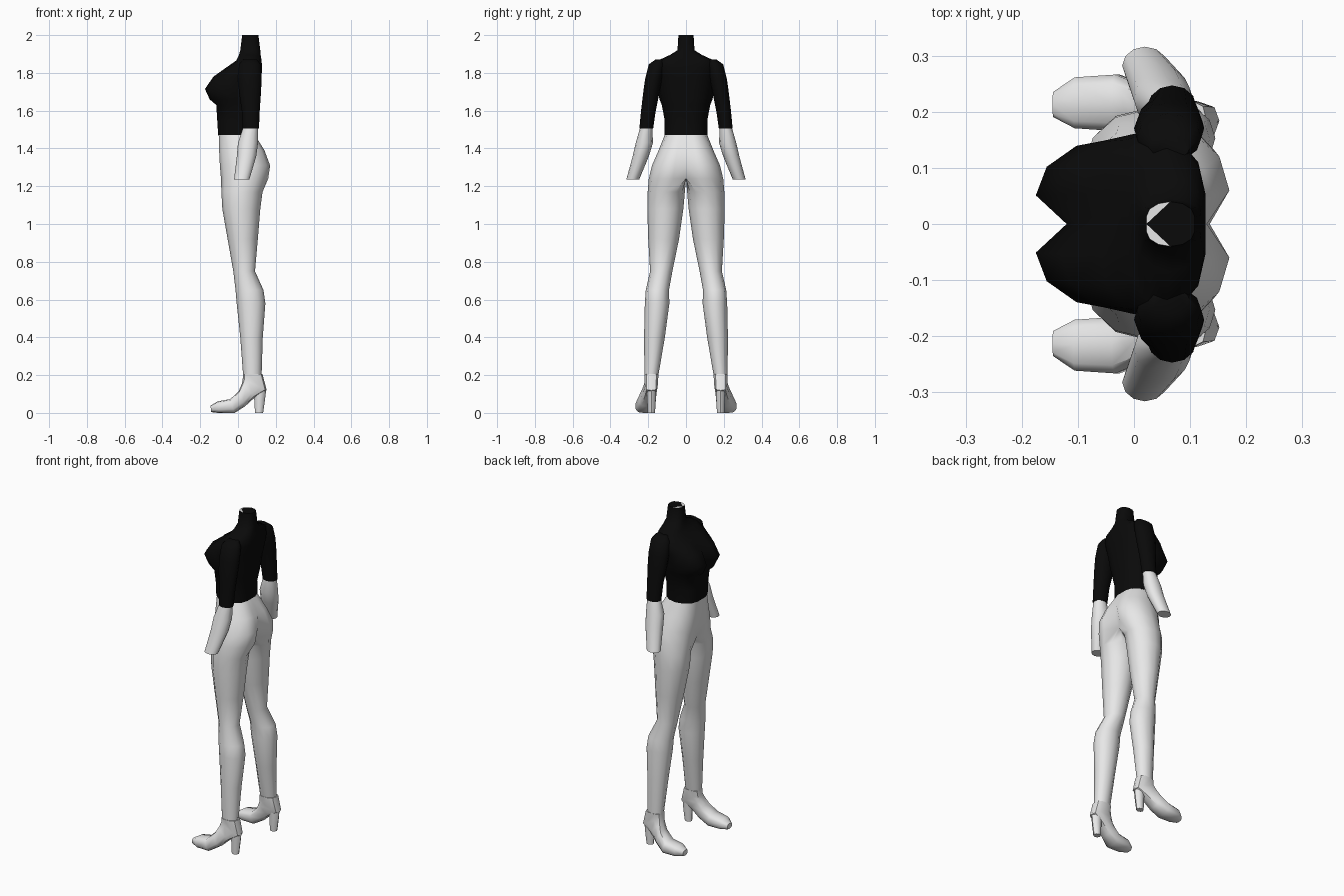
import bpy, bmesh, math

if "Cube" in bpy.data.objects:
    bpy.data.objects.remove(bpy.data.objects["Cube"])


def material(name, v):
    m = bpy.data.materials.new(name)
    m.diffuse_color = (v, v, v, 1)
    m.use_nodes = True
    m.node_tree.nodes["Principled BSDF"].inputs["Base Color"].default_value = m.diffuse_color
    return m


GREY = material("light_grey", 0.8)
BLACK = material("black_cloth", 0.003)


def oval(z, x0, x1, y0, y1, n=12):
    """Horizontal elliptical ring for limbs."""
    return [((x0 + x1) / 2 + (x1 - x0) / 2 * math.cos(2 * math.pi * i / n),
             (y0 + y1) / 2 + (y1 - y0) / 2 * math.sin(2 * math.pi * i / n), z) for i in range(n)]


def half(z, x0, x1, w, front=0.0, back=0.0):
    """Half-body ring that meets the centre plane, with a front or back cleft depth."""
    pts = []
    for i in range(12):
        a = math.radians(30 * i)
        x = (x0 + x1) / 2 + (x1 - x0) / 2 * math.cos(a)
        y = w * max(0.0, (math.sin(a) + 0.5) / 1.5)
        if i == 7:
            x = x0 + front
        if i == 11:
            x = x1 - back
        pts.append((x, 0.0 if i > 6 and y < 1e-4 else y, z))
    return pts


def section(top, bottom, yc, hw, n=10):
    """Tilted foot section between an upper and a lower point (x, z)."""
    pts = []
    for i in range(n):
        a = 2 * math.pi * (i + 0.5) / n
        c, s = math.cos(a), math.sin(a)
        c = math.copysign(abs(c) ** 0.7, c)
        s = math.copysign(abs(s) ** 0.7, s)
        t = (1 + s / 0.966) / 2
        pts.append((bottom[0] + (top[0] - bottom[0]) * t, yc + hw * c,
                    bottom[1] + (top[1] - bottom[1]) * t))
    return pts


def loft(name, rings, mat, start=True, end=True, neck=False, angle=60):
    bm = bmesh.new()
    vs = [[bm.verts.new(p) for p in r] for r in rings]
    n = len(vs[0])
    for a, b in zip(vs, vs[1:]):
        for i in range(n):
            bm.faces.new((a[i], a[(i + 1) % n], b[(i + 1) % n], b[i]))
    first = bm.faces.new(vs[0])
    if neck:  # cut neck: front part pale, rear part cloth
        t = vs[-1]
        last = bm.faces.new(t[3:8])
        last.material_index = 1
        bm.faces.new([t[7], t[11], t[0], t[1], t[2], t[3]])
        bm.faces.new(t[7:12])
    else:
        last = bm.faces.new(vs[-1])
    bmesh.ops.recalc_face_normals(bm, faces=bm.faces)
    drop = [f for f in bm.faces if all(abs(v.co.y) < 1e-5 for v in f.verts)
            or (f == first and not start) or (f == last and not end)]
    bmesh.ops.delete(bm, geom=drop, context='FACES')
    me = bpy.data.meshes.new(name)
    bm.to_mesh(me)
    bm.free()
    ob = bpy.data.objects.new(name, me)
    bpy.context.collection.objects.link(ob)
    me.materials.append(mat)
    if neck:
        me.materials.append(GREY)
    bpy.ops.object.select_all(action='DESELECT')
    ob.select_set(True)
    bpy.context.view_layer.objects.active = ob
    bpy.ops.object.shade_smooth_by_angle(angle=math.radians(angle))
    mir = ob.modifiers.new("mirror", 'MIRROR')
    mir.use_axis = (False, True, False)
    return ob


# Torso with bust, shoulders and neck
loft("torso", [
    half(1.47, -0.105, 0.09, 0.115),
    half(1.55, -0.11, 0.09, 0.113),
    half(1.63, -0.115, 0.105, 0.128),
    half(1.66, -0.15, 0.11, 0.14, 0.035),
    half(1.715, -0.175, 0.115, 0.153, 0.055),
    half(1.78, -0.13, 0.125, 0.16, 0.03),
    half(1.83, -0.06, 0.127, 0.165),
    half(1.865, -0.01, 0.125, 0.15),
    half(1.895, 0.005, 0.12, 0.085),
    half(1.92, 0.012, 0.118, 0.045),
    half(2.0, 0.022, 0.108, 0.04)], BLACK, start=False, neck=True)

# Hips and legs
loft("hips_and_legs", [
    half(1.47, -0.102, 0.09, 0.113),
    half(1.39, -0.1, 0.14, 0.145, 0, 0.01),
    half(1.31, -0.096, 0.17, 0.18, 0, 0.035),
    half(1.24, -0.09, 0.16, 0.197, 0.015, 0.05),
    oval(1.17, -0.088, 0.13, 0.006, 0.203),
    oval(1.08, -0.083, 0.118, 0.014, 0.205),
    oval(0.92, -0.055, 0.105, 0.037, 0.2),
    oval(0.75, -0.025, 0.09, 0.072, 0.19),
    oval(0.65, -0.013, 0.135, 0.09, 0.213),
    oval(0.58, -0.007, 0.145, 0.088, 0.218),
    oval(0.4, 0.012, 0.131, 0.112, 0.222),
    oval(0.2, 0.027, 0.125, 0.146, 0.22)], GREY, start=False, end=False)

# Sleeves
loft("sleeve", [
    oval(1.872, 0.03, 0.1, 0.115, 0.16),
    oval(1.845, 0.005, 0.12, 0.11, 0.197),
    oval(1.77, 0.0, 0.125, 0.125, 0.216),
    oval(1.7, 0.005, 0.122, 0.14, 0.226),
    oval(1.6, 0.02, 0.115, 0.16, 0.238),
    oval(1.505, 0.025, 0.111, 0.174, 0.247)], BLACK)

# Forearms
loft("forearm", [
    oval(1.51, 0.027, 0.107, 0.178, 0.243),
    oval(1.43, 0.0, 0.106, 0.175, 0.266),
    oval(1.36, -0.006, 0.097, 0.196, 0.282),
    oval(1.235, -0.021, 0.06, 0.248, 0.316)], GREY)

# Shoes
loft("shoe", [
    section((-0.145, 0.038), (-0.143, 0.005), 0.213, 0.023),
    section((-0.108, 0.06), (-0.1, 0.0), 0.216, 0.047),
    section((-0.04, 0.072), (-0.02, 0.0), 0.216, 0.052),
    section((0.005, 0.115), (0.035, 0.035), 0.204, 0.045),
    section((0.022, 0.155), (0.09, 0.085), 0.192, 0.037),
    section((0.027, 0.18), (0.15, 0.12), 0.184, 0.035),
    section((0.03, 0.205), (0.128, 0.206), 0.183, 0.039)], GREY, angle=45)

# Shoe heels
loft("shoe_heel", [
    oval(0.13, 0.08, 0.15, 0.158, 0.208, 8),
    oval(0.07, 0.086, 0.143, 0.16, 0.206, 8),
    oval(0.0, 0.09, 0.133, 0.164, 0.203, 8)], GREY, angle=45)
